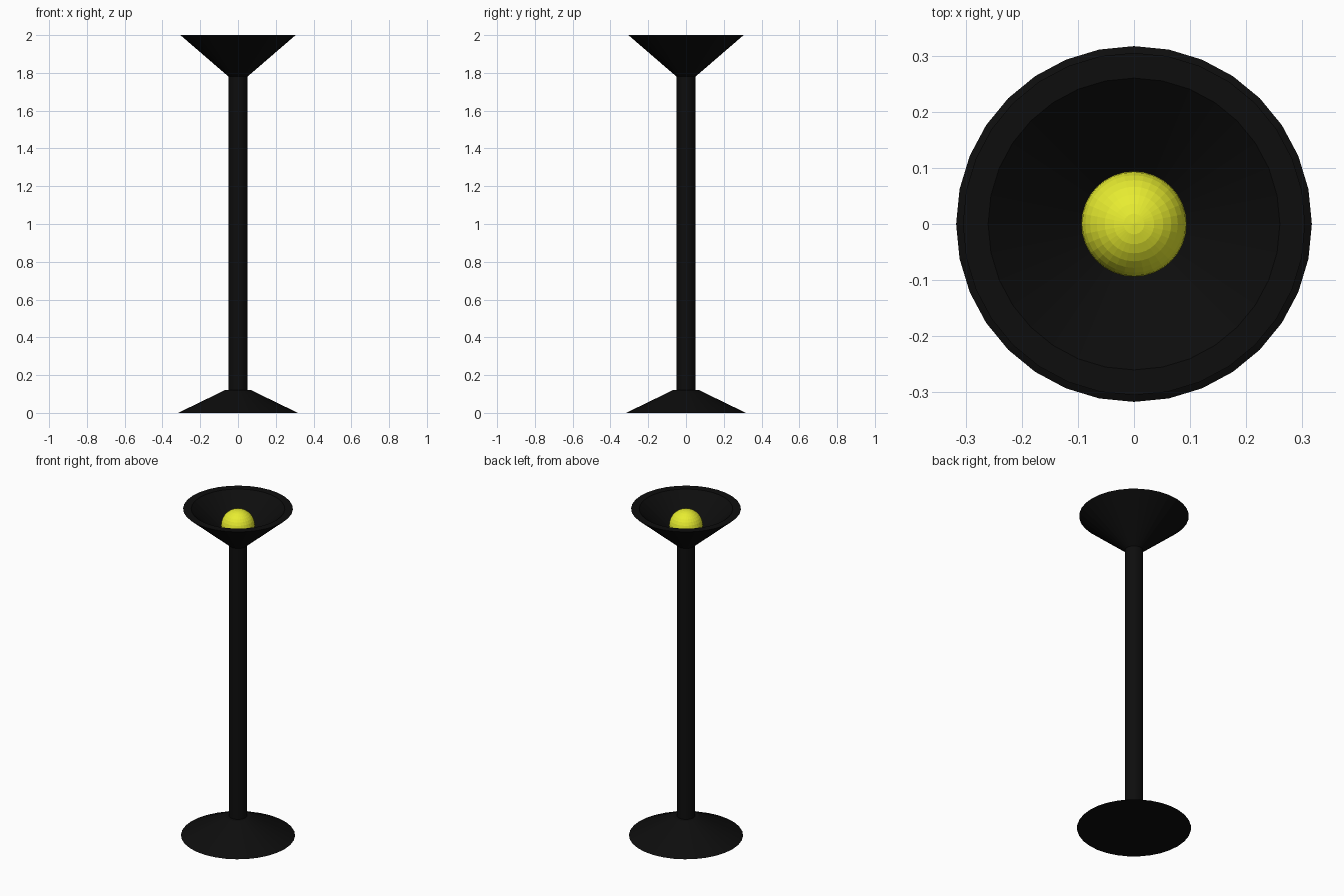
import bpy
import bmesh
from math import cos, sin, tau

if "Cube" in bpy.data.objects:
    bpy.data.objects.remove(bpy.data.objects["Cube"])

SIDES = 32


def material(name, color):
    mat = bpy.data.materials.new(name)
    mat.diffuse_color = color
    mat.use_nodes = True
    mat.node_tree.nodes["Principled BSDF"].inputs["Base Color"].default_value = mat.diffuse_color
    return mat


def add_object(name, bm, mat):
    bmesh.ops.recalc_face_normals(bm, faces=bm.faces)
    mesh = bpy.data.meshes.new(name)
    bm.to_mesh(mesh)
    bm.free()
    mesh.materials.append(mat)
    obj = bpy.data.objects.new(name, mesh)
    bpy.context.collection.objects.link(obj)
    return obj


def lathe(name, profile, mat):
    """Revolve (radius, z) points around z and cap both ends."""
    bm = bmesh.new()
    rings = [[bm.verts.new((r * cos(tau * i / SIDES), r * sin(tau * i / SIDES), z))
              for i in range(SIDES)] for r, z in profile]
    for a, b in zip(rings, rings[1:]):
        for i in range(SIDES):
            j = (i + 1) % SIDES
            bm.faces.new((a[i], a[j], b[j], b[i]))
    bm.faces.new(rings[0])
    bm.faces.new(rings[-1])
    return add_object(name, bm, mat)


black = material("black_metal", (0.004, 0.004, 0.004, 1))
yellow = material("yellow_glow", (0.8, 0.84, 0.03, 1))

# Sloped foot and straight pole
lathe("base", [(0.317, 0), (0.07, 0.12)], black)
lathe("pole", [(0.05, 0.12), (0.05, 1.78)], black)

# Open shade: outer cone, flat rim, parallel inner cone
lathe("shade", [(0.05, 1.78), (0.305, 2.0), (0.26, 2.0), (0.05, 1.82)], black)

# Faceted bulb resting inside the shade
bulb_bm = bmesh.new()
bmesh.ops.create_uvsphere(bulb_bm, u_segments=32, v_segments=16, radius=0.094)
bulb = add_object("bulb", bulb_bm, yellow)
bulb.location.z = 1.9
